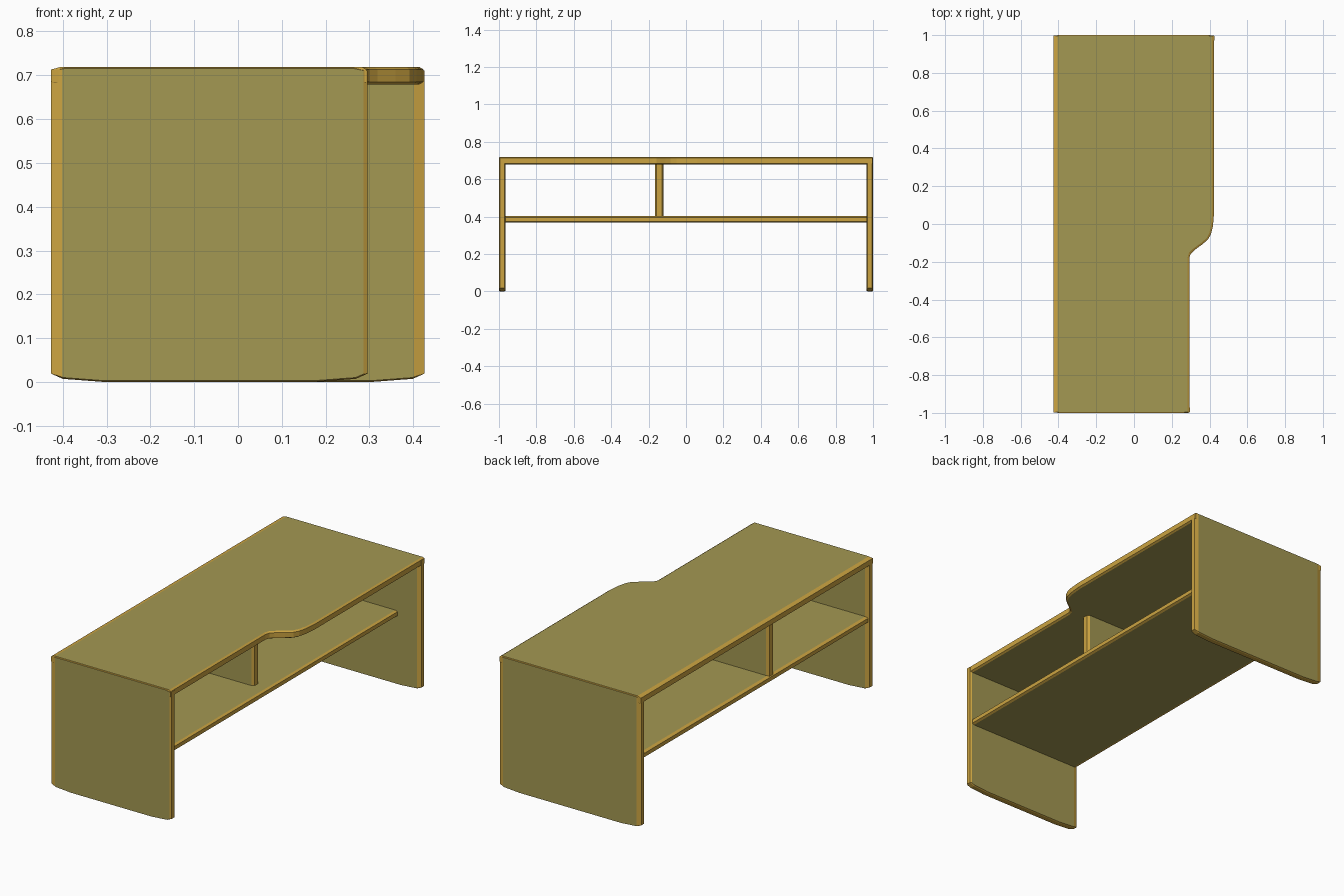
import bpy, bmesh
from mathutils import Vector, Matrix

if "Cube" in bpy.data.objects:
    bpy.data.objects.remove(bpy.data.objects["Cube"])


def material(name, col):
    m = bpy.data.materials.new(name)
    m.diffuse_color = (*col, 1)
    m.use_nodes = True
    m.node_tree.nodes["Principled BSDF"].inputs["Base Color"].default_value = m.diffuse_color
    return m


board = material("olive board", (0.371, 0.314, 0.084))
edging = material("amber edging", (0.604, 0.371, 0.053))


def inset(pts, widths):
    """Mitred inset of a counter-clockwise outline; widths[i] belongs to edge i -> i+1."""
    out, n = [], len(pts)
    for i in range(n):
        rows, rhs = [], []
        for a, w in ((i - 1, widths[i - 1]), (i, widths[i])):
            d = (Vector(pts[(a + 1) % n]) - Vector(pts[a])).normalized()
            rows.append((-d.y, d.x))
            rhs.append(w)
        out.append(Vector(pts[i]) + Matrix(rows).inverted() @ Vector(rhs))
    return out


def slab(name, pts, widths, lo, hi, place, depth=0.006):
    """Board with softened rim: flat faces get the board colour, the rim the edging."""
    small = inset(pts, widths)
    bm = bmesh.new()
    loops = []
    for ring, t in ((small, lo), (pts, lo + depth), (pts, hi - depth), (small, hi)):
        loops.append([bm.verts.new(place(p[0], p[1], t)) for p in ring])
    caps = [bm.faces.new(loops[0][::-1]), bm.faces.new(loops[3])]
    for a, b in zip(loops, loops[1:]):
        for i in range(len(pts)):
            j = (i + 1) % len(pts)
            bm.faces.new((a[i], a[j], b[j], b[i])).material_index = 1
    for f in caps:
        f.material_index = 0
    bmesh.ops.recalc_face_normals(bm, faces=bm.faces)
    me = bpy.data.meshes.new(name)
    bm.to_mesh(me)
    bm.free()
    me.materials.append(board)
    me.materials.append(edging)
    ob = bpy.data.objects.new(name, me)
    bpy.context.collection.objects.link(ob)
    return ob


def flat(u, v, t):
    return (u, v, t)


def upright(u, v, t):
    return (u, t, v)


# Desk top with the S-curved step in its front edge
curve = [(0.293, -0.18), (0.30, -0.158), (0.318, -0.14), (0.36, -0.109),
         (0.392, -0.082), (0.408, -0.052), (0.418, -0.01), (0.424, 0.06)]
top = [(-0.427, -0.998), (0.293, -0.998)] + curve + [(0.424, 0.998), (-0.427, 0.998)]
slab("desk_top", top, [0.003] + [0.01] * 9 + [0.003, 0.022], 0.68, 0.72, flat)

# End panels with slightly crowned feet
for name, right, rw, lo, hi in (("narrow_end_panel", 0.296, 0.01, -1.0, -0.965),
                                ("wide_end_panel", 0.426, 0.024, 0.965, 1.0)):
    left = -0.427
    outline = [(left, 0.02), (left + 0.027, 0.008), (left + 0.12, 0.001),
               (right - 0.12, 0.001), (right - 0.027, 0.008), (right, 0.02),
               (right, 0.712), (right - 0.03, 0.718), (left + 0.03, 0.718), (left, 0.712)]
    slab(name, outline, [0.003] * 5 + [rw] + [0.002] * 3 + [0.025], lo, hi, upright)

# Shelf between the panels
shelf = [(-0.42, -0.968), (0.285, -0.968), (0.285, 0.968), (-0.42, 0.968)]
slab("shelf", shelf, [0.002, 0.012, 0.002, 0.016], 0.37, 0.403, flat)

# Divider between shelf and top
div = [(-0.415, 0.40), (0.21, 0.40), (0.21, 0.683), (-0.415, 0.683)]
slab("divider", div, [0.001, 0.012, 0.001, 0.016], -0.165, -0.12, upright, 0.008)

bottom = min(v.co.z for o in bpy.data.objects for v in o.data.vertices)
for o in bpy.data.objects:
    o.location.z -= bottom
